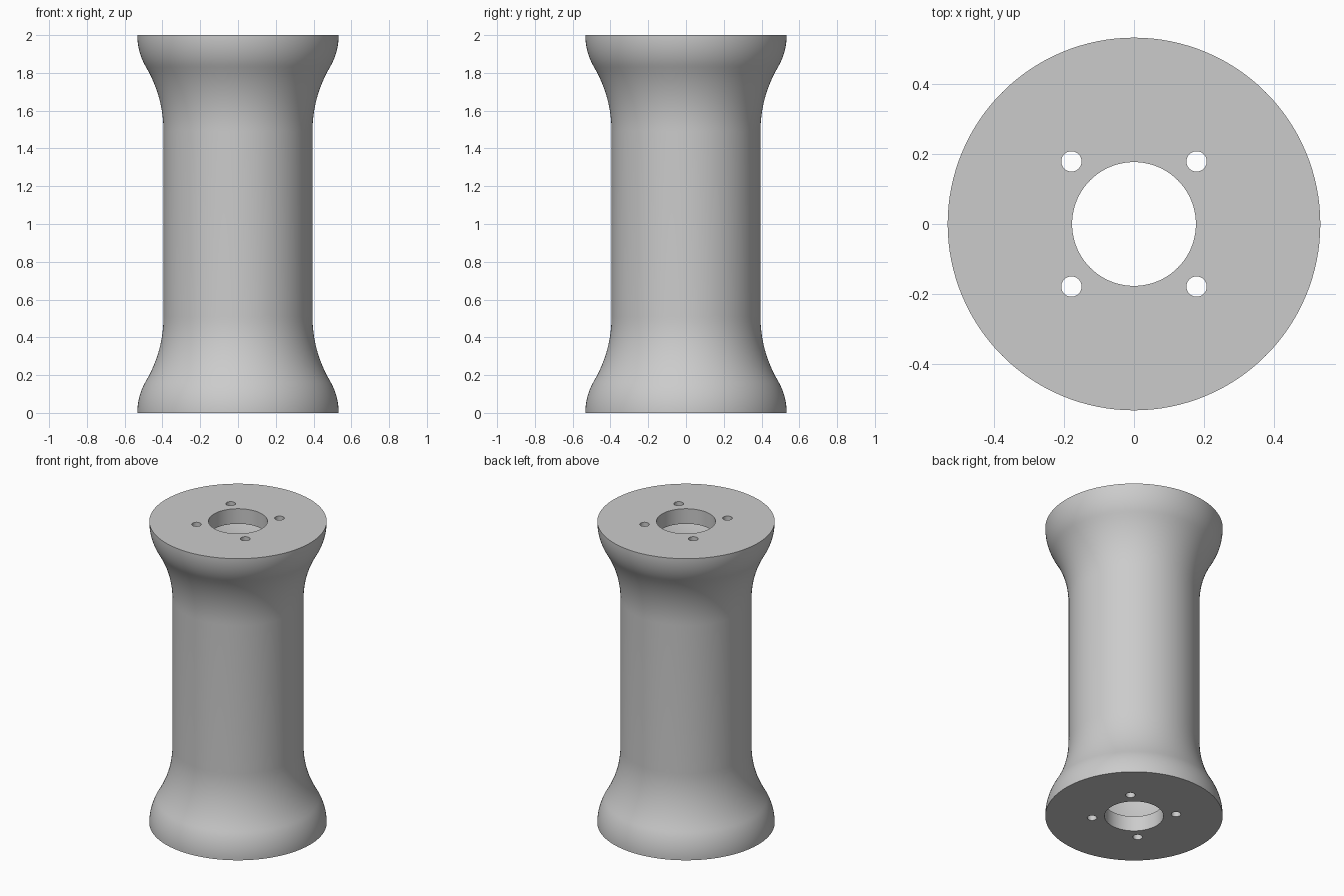
import bpy, bmesh, math
from mathutils import Matrix, Vector

cube = bpy.data.objects.get("Cube")
if cube:
    bpy.data.objects.remove(cube, do_unlink=True)

HEIGHT = 2.0
R_END, R_WAIST = 0.533, 0.394
FLARE = 0.51          # height of each flared end
WALL = 0.1
R_BORE = 0.177
BOLT_OFFSET, R_BOLT = 0.179, 0.029
SIDES = 128

grey = bpy.data.materials.new("light grey")
grey.use_nodes = True
colour = (0.6, 0.6, 0.6, 1)
grey.diffuse_color = colour
grey.node_tree.nodes["Principled BSDF"].inputs["Base Color"].default_value = colour


def flare_profile(offset, steps=12):
    """Tangent convex and concave arcs from the end to the waist, moved inward by offset."""
    angle = 2 * math.atan((R_END - R_WAIST) / FLARE)
    total = FLARE / math.sin(angle)
    convex = total / 3
    concave = total - convex
    points = []
    for i in range(steps + 1):
        a = angle * i / steps
        r = convex - offset
        points.append((R_END - convex + r * math.cos(a), r * math.sin(a)))
    for i in range(steps - 1, -1, -1):
        a = angle * i / steps
        r = concave + offset
        points.append((R_WAIST + concave - r * math.cos(a), FLARE - r * math.sin(a)))
    return points


def mirrored(points):
    return points + [(r, HEIGHT - z) for r, z in reversed(points)]


# Hollow spool body: outer skin, bored end plates and inner cavity in one lathe
outer = mirrored(flare_profile(0))
inside = flare_profile(WALL)
below = [p for p in inside if p[1] <= WALL][-1]
above = [p for p in inside if p[1] > WALL]
t = (WALL - below[1]) / (above[0][1] - below[1])
corner = (below[0] + t * (above[0][0] - below[0]), WALL)
inner = mirrored([(R_BORE, 0), (R_BORE, WALL), corner] + above)
profile = outer + inner[::-1]

bm = bmesh.new()
rings = []
for s in range(SIDES):
    turn = Matrix.Rotation(2 * math.pi * s / SIDES, 3, "Z")
    rings.append([bm.verts.new(turn @ Vector((r, 0, z))) for r, z in profile])
for s in range(SIDES):
    a, b = rings[s], rings[(s + 1) % SIDES]
    for i in range(len(profile)):
        j = (i + 1) % len(profile)
        bm.faces.new((a[i], b[i], b[j], a[j]))
bmesh.ops.recalc_face_normals(bm, faces=bm.faces)
mesh = bpy.data.meshes.new("spool_body")
bm.to_mesh(mesh)
bm.free()
mesh.materials.append(grey)
body = bpy.data.objects.new("spool_body", mesh)
bpy.context.collection.objects.link(body)

# Four bolt holes through both end plates
bm = bmesh.new()
for x in (-BOLT_OFFSET, BOLT_OFFSET):
    for y in (-BOLT_OFFSET, BOLT_OFFSET):
        bmesh.ops.create_cone(bm, cap_ends=True, segments=32, radius1=R_BOLT,
                              radius2=R_BOLT, depth=HEIGHT + 0.2,
                              matrix=Matrix.Translation((x, y, HEIGHT / 2)))
cut_mesh = bpy.data.meshes.new("bolt_hole_cutter")
bm.to_mesh(cut_mesh)
bm.free()
cut_mesh.materials.append(grey)
cutter = bpy.data.objects.new("bolt_hole_cutter", cut_mesh)
cutter.hide_render = True
bpy.context.collection.objects.link(cutter)

cut = body.modifiers.new("bolt_holes", "BOOLEAN")
cut.operation = "DIFFERENCE"
cut.solver = "EXACT"
cut.object = cutter
bpy.ops.object.select_all(action="DESELECT")
body.select_set(True)
bpy.context.view_layer.objects.active = body
bpy.ops.object.modifier_apply(modifier=cut.name)
bpy.data.objects.remove(cutter, do_unlink=True)

# Smooth skin with crisp rims
bpy.ops.object.shade_smooth_by_angle(angle=math.radians(30))
